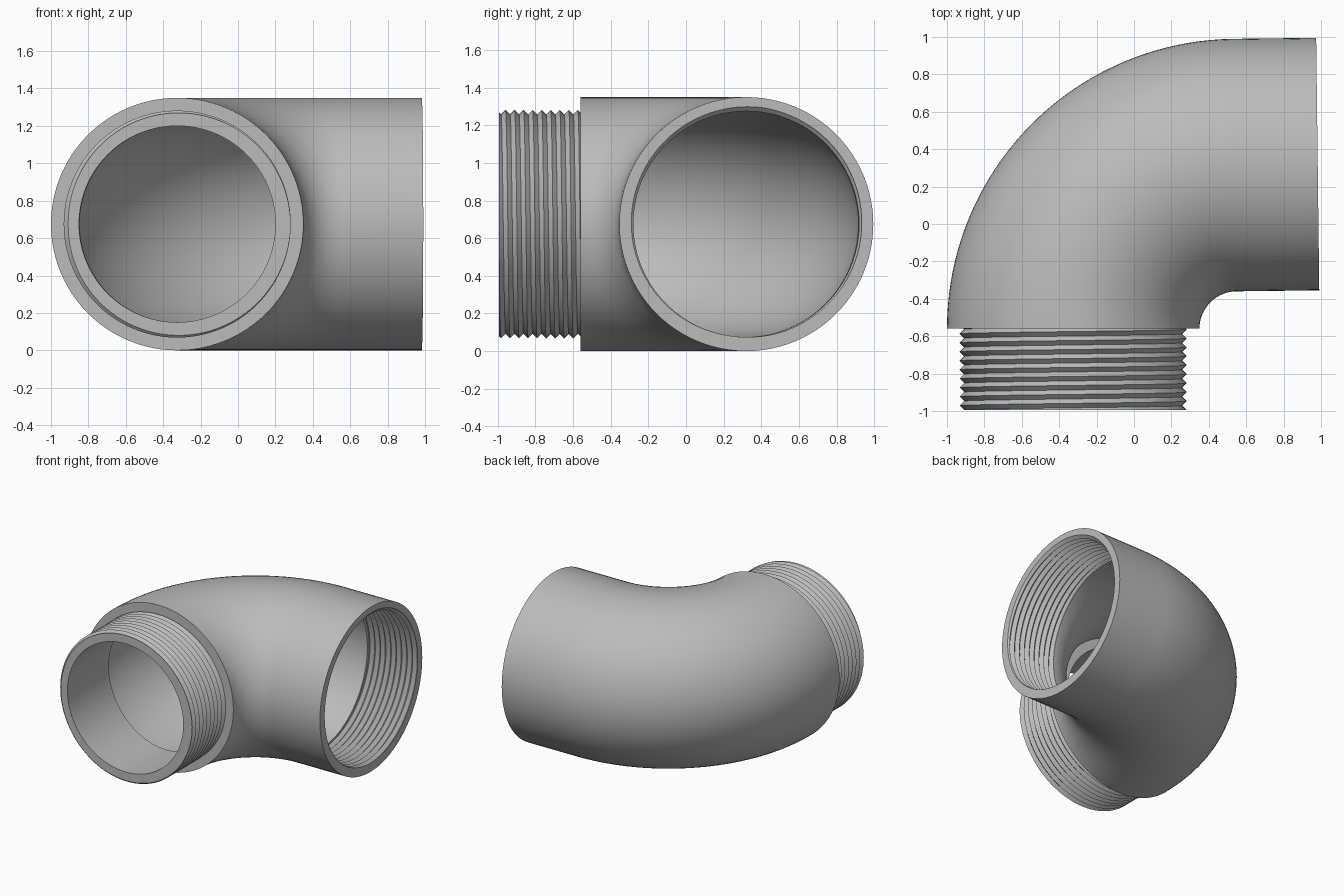
import bpy, bmesh
from math import sin, cos, pi, radians
from mathutils import Vector

cube = bpy.data.objects.get("Cube")
if cube:
    bpy.data.objects.remove(cube)

# Main dimensions
SEGMENTS = 96
BEND_STEPS = 40
BEND_RADIUS = 0.875
BEND_ANGLE = radians(89.3)
BEND_CENTRE = Vector((0.55, -0.56, 0.675))
OUTER, LUMEN, BORE = 0.675, 0.60, 0.525
SPIGOT_ROOT, SPIGOT_CREST = 0.583, 0.607
SOCKET_ROOT = 0.625
PITCH = 0.048
SPIGOT_END = -0.435                    # distances along the centre line
STEP = 0.06
BEND_END = BEND_RADIUS * BEND_ANGLE
SOCKET_END = BEND_END + 0.443

metal = bpy.data.materials.new("grey metal")
metal.use_nodes = True
colour = (0.5, 0.5, 0.5, 1)
metal.diffuse_color = colour
metal.node_tree.nodes["Principled BSDF"].inputs["Base Color"].default_value = colour


def on_path(s, radius, theta):
    """Point at an angle around the centre line: straight, bend, straight."""
    along = min(max(s, 0), BEND_END)
    a = along / BEND_RADIUS
    out = Vector((-cos(a), sin(a), 0))
    tangent = Vector((sin(a), cos(a), 0))
    centre = BEND_CENTRE + out * BEND_RADIUS + tangent * (s - along)
    return centre + radius * (out * cos(theta) + Vector((0, 0, sin(theta))))


def sweep(name, rows):
    """Skin a list of rows; each row gives (distance, radius) for an angle."""
    bm = bmesh.new()
    angles = [2 * pi * j / SEGMENTS for j in range(SEGMENTS + 1)]
    grid = [[bm.verts.new(on_path(*row(t), t)) for t in angles] for row in rows]
    for a, b in zip(grid, grid[1:]):
        for j in range(SEGMENTS):
            bm.faces.new((a[j], a[j + 1], b[j + 1], b[j]))
    bmesh.ops.remove_doubles(bm, verts=bm.verts, dist=0.00002)
    mesh = bpy.data.meshes.new(name)
    bm.to_mesh(mesh)
    bm.free()
    mesh.materials.append(metal)
    obj = bpy.data.objects.new(name, mesh)
    bpy.context.collection.objects.link(obj)
    bpy.ops.object.select_all(action='DESELECT')
    obj.select_set(True)
    bpy.context.view_layer.objects.active = obj
    bpy.ops.object.shade_smooth_by_angle(angle=radians(30))


def ring(s, radius):
    return lambda theta: (s, radius)


def helix(k, low, high, root, crest):
    """Row that climbs one pitch per turn, trimmed at the thread's ends."""
    def row(theta):
        turn = theta / (2 * pi)
        s = min(max(low + PITCH * (k / 2 + turn), low), high)
        phase = ((s - low) / PITCH - turn) % 1
        return s, root + (crest - root) * (1 - abs(2 * phase - 1))
    return row


def thread_rows(low, high, root, crest):
    count = int(2 * (high - low) / PITCH) + 2
    return [helix(k, low, high, root, crest) for k in range(-2, count)]


bend = [BEND_END * i / BEND_STEPS for i in range(BEND_STEPS + 1)]

# Outer wall with the shoulder and the socket rim
sweep("elbow_outer_wall",
      [ring(0, SPIGOT_ROOT)] + [ring(s, OUTER) for s in bend]
      + [ring(SOCKET_END, OUTER), ring(SOCKET_END, SOCKET_ROOT)])

# Inner wall with the step, the spigot bore and the spigot end face
sweep("elbow_inner_wall",
      [ring(s, LUMEN) for s in reversed(bend) if s > STEP]
      + [ring(STEP, LUMEN), ring(STEP, BORE), ring(0, BORE),
         ring(SPIGOT_END, BORE), ring(SPIGOT_END, SPIGOT_ROOT)])

# External thread on the spigot
sweep("spigot_thread",
      [ring(SPIGOT_END, SPIGOT_ROOT)]
      + thread_rows(SPIGOT_END, 0, SPIGOT_ROOT, SPIGOT_CREST)
      + [ring(0, SPIGOT_ROOT)])

# Internal thread in the socket
sweep("socket_thread",
      [ring(SOCKET_END, SOCKET_ROOT)]
      + thread_rows(BEND_END, SOCKET_END, SOCKET_ROOT, LUMEN)[::-1]
      + [ring(BEND_END, LUMEN)])
